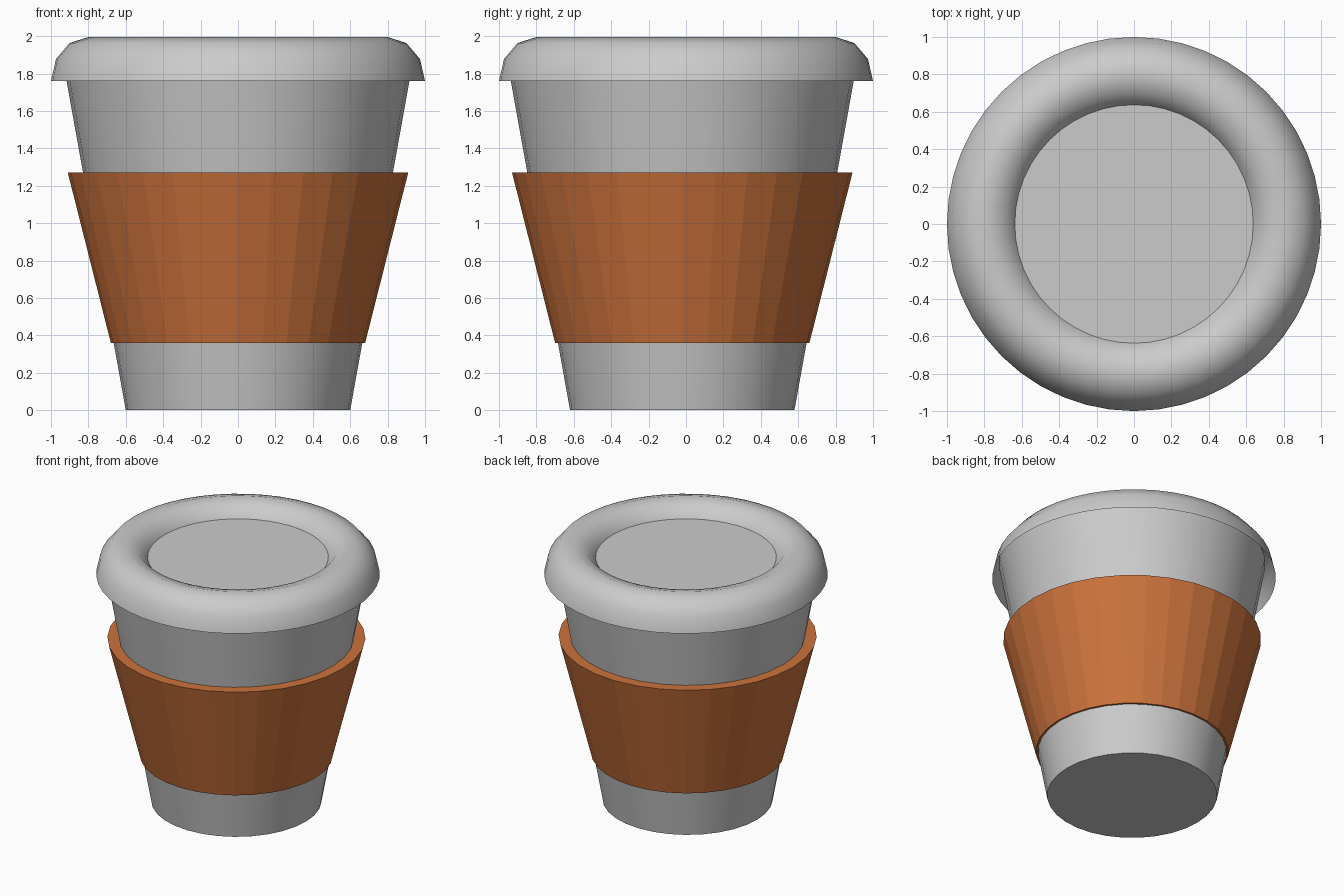
import bpy, math

if "Cube" in bpy.data.objects:
    bpy.data.objects.remove(bpy.data.objects["Cube"])

CUP_Y = -0.02  # cup and sleeve sit slightly forward of the lid


def lathe(name, profile, sides, y=0.0, closed=False, caps=False, smooth=True):
    """Spin a list of (radius, z) points around the z axis."""
    verts, faces = [], []
    n = len(profile)
    for i in range(sides):
        a = 2 * math.pi * i / sides
        verts += [(r * math.cos(a), r * math.sin(a), z) for r, z in profile]
    for i in range(sides):
        j = (i + 1) % sides
        for k in range(n if closed else n - 1):
            m = (k + 1) % n
            faces.append((i * n + k, j * n + k, j * n + m, i * n + m))
    if caps:
        faces.append([i * n for i in reversed(range(sides))])
        faces.append([i * n + n - 1 for i in range(sides)])
    mesh = bpy.data.meshes.new(name)
    mesh.from_pydata(verts, [], faces)
    obj = bpy.data.objects.new(name, mesh)
    obj.location.y = y
    bpy.context.collection.objects.link(obj)
    if smooth:
        bpy.ops.object.select_all(action='DESELECT')
        obj.select_set(True)
        bpy.context.view_layer.objects.active = obj
        bpy.ops.object.shade_smooth_by_angle(angle=math.radians(40))
    return obj


# Tapered cup body; its flat top shows through the opening of the lid
lathe("cup_body", [(0.60, 0.0), (0.94, 1.89)], 32, CUP_Y, caps=True)

# Lid: upper half of a ring, open underneath
lid_profile = [(0.8 + 0.2 * math.cos(math.radians(t)),
                1.76 + 0.235 * math.sin(math.radians(t))) for t in range(0, 181, 30)]
lathe("lid", lid_profile, 48)

# Faceted heat sleeve, inner wall tucked just inside the cup
sleeve = lathe("sleeve", [(0.65, 0.36), (0.68, 0.36), (0.91, 1.27), (0.81, 1.27)],
               32, CUP_Y, closed=True, smooth=False)
orange = bpy.data.materials.new("sleeve_orange")
orange.diffuse_color = (0.60, 0.17, 0.045, 1)
orange.use_nodes = True
orange.node_tree.nodes["Principled BSDF"].inputs["Base Color"].default_value = orange.diffuse_color
sleeve.data.materials.append(orange)
